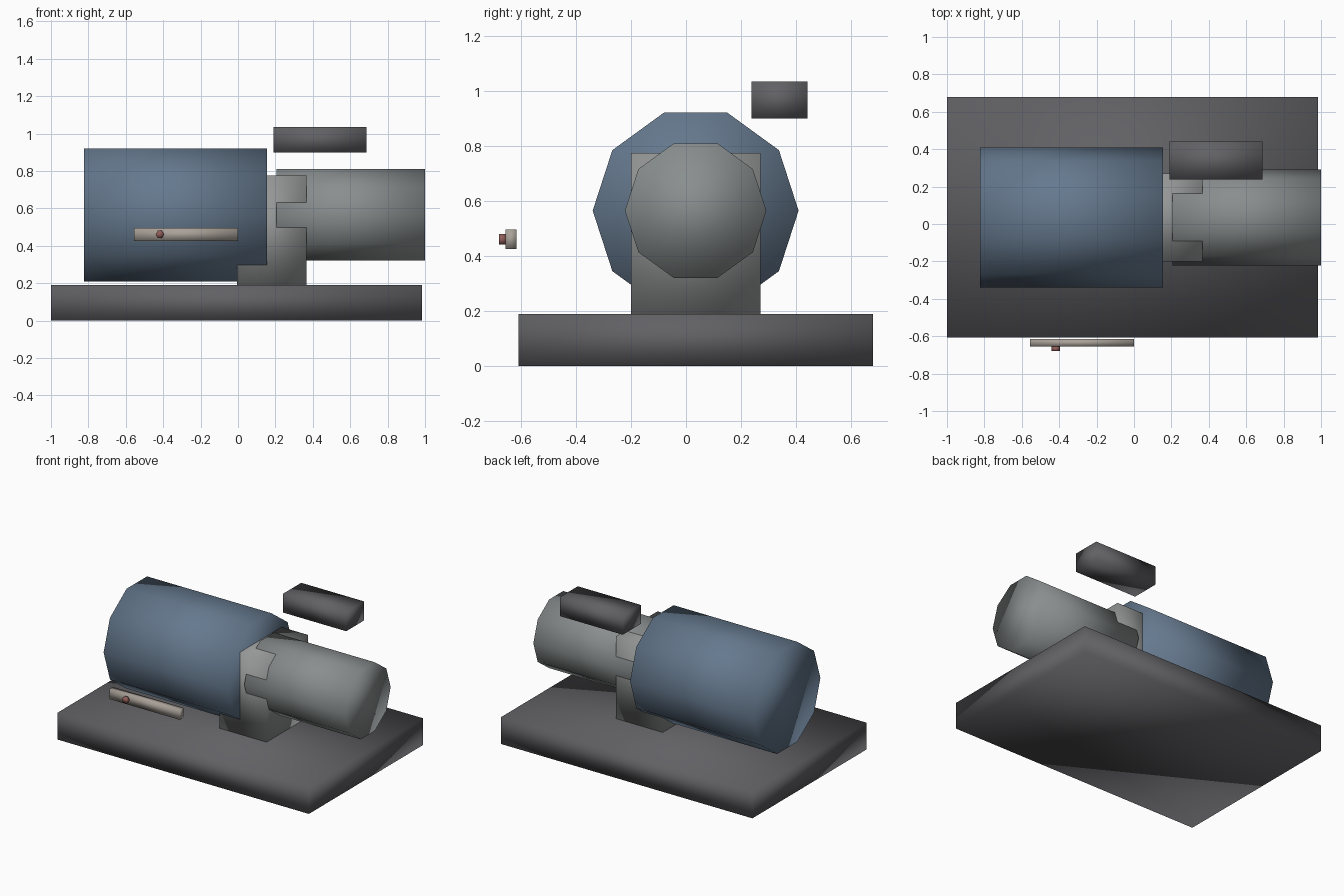
import bpy
from math import pi

if "Cube" in bpy.data.objects:
    bpy.data.objects.remove(bpy.data.objects["Cube"])


def material(name, rgb):
    m = bpy.data.materials.new(name)
    m.diffuse_color = (*rgb, 1)
    m.use_nodes = True
    m.node_tree.nodes["Principled BSDF"].inputs["Base Color"].default_value = m.diffuse_color
    return m


DARK = material("dark_grey", (0.12, 0.12, 0.13))
GREY = material("mid_grey", (0.30, 0.31, 0.31))
STEEL = material("light_grey", (0.25, 0.27, 0.27))
BLUE = material("blue", (0.13, 0.19, 0.27))
BEIGE = material("beige", (0.40, 0.36, 0.32))
RED = material("red", (0.28, 0.11, 0.10))


def finish(name, mat):
    ob = bpy.context.object
    ob.name = name
    bpy.ops.object.transform_apply(location=False, rotation=True, scale=True)
    ob.data.materials.append(mat)
    bpy.ops.object.shade_smooth()
    return ob


def box(name, x, y, z, mat):
    """Box from (min, max) pairs."""
    bpy.ops.mesh.primitive_cube_add(size=1, location=[sum(a) / 2 for a in (x, y, z)])
    bpy.context.object.scale = [a[1] - a[0] for a in (x, y, z)]
    return finish(name, mat)


def barrel(name, x, radius, mat):
    """Ten-sided cylinder along x, corners on the horizontal axis."""
    bpy.ops.mesh.primitive_cylinder_add(
        vertices=10, radius=radius, depth=x[1] - x[0],
        location=(sum(x) / 2, 0.035, 0.565), rotation=(0, pi / 2, 0))
    return finish(name, mat)


# Ground slab
box("base_plate", (-1, 0.985), (-0.608, 0.68), (0, 0.19), DARK)

# Upright carrying both barrels
box("support_block", (-0.005, 0.365), (-0.2, 0.27), (0.19, 0.775), GREY)

# Barrels; a decagon starting at local +y has corners at both +y and -y
barrel("motor_housing", (-0.823, 0.155), 0.374, BLUE)
barrel("pump_body", (0.205, 1.0), 0.257, STEEL)

# Box floating at the upper back
box("control_box", (0.19, 0.687), (0.238, 0.441), (0.9, 1.035), DARK)

# Front strip with its small hexagonal button
box("front_strip", (-0.556, 0.0), (-0.655, -0.615), (0.425, 0.496), BEIGE)
bpy.ops.mesh.primitive_cylinder_add(
    vertices=6, radius=0.0225, depth=0.025,
    location=(-0.418, -0.6675, 0.461), rotation=(pi / 2, 0, 0))
button = bpy.context.object
button.rotation_euler = (pi / 2, pi / 6, 0)
finish("strip_button", RED)
